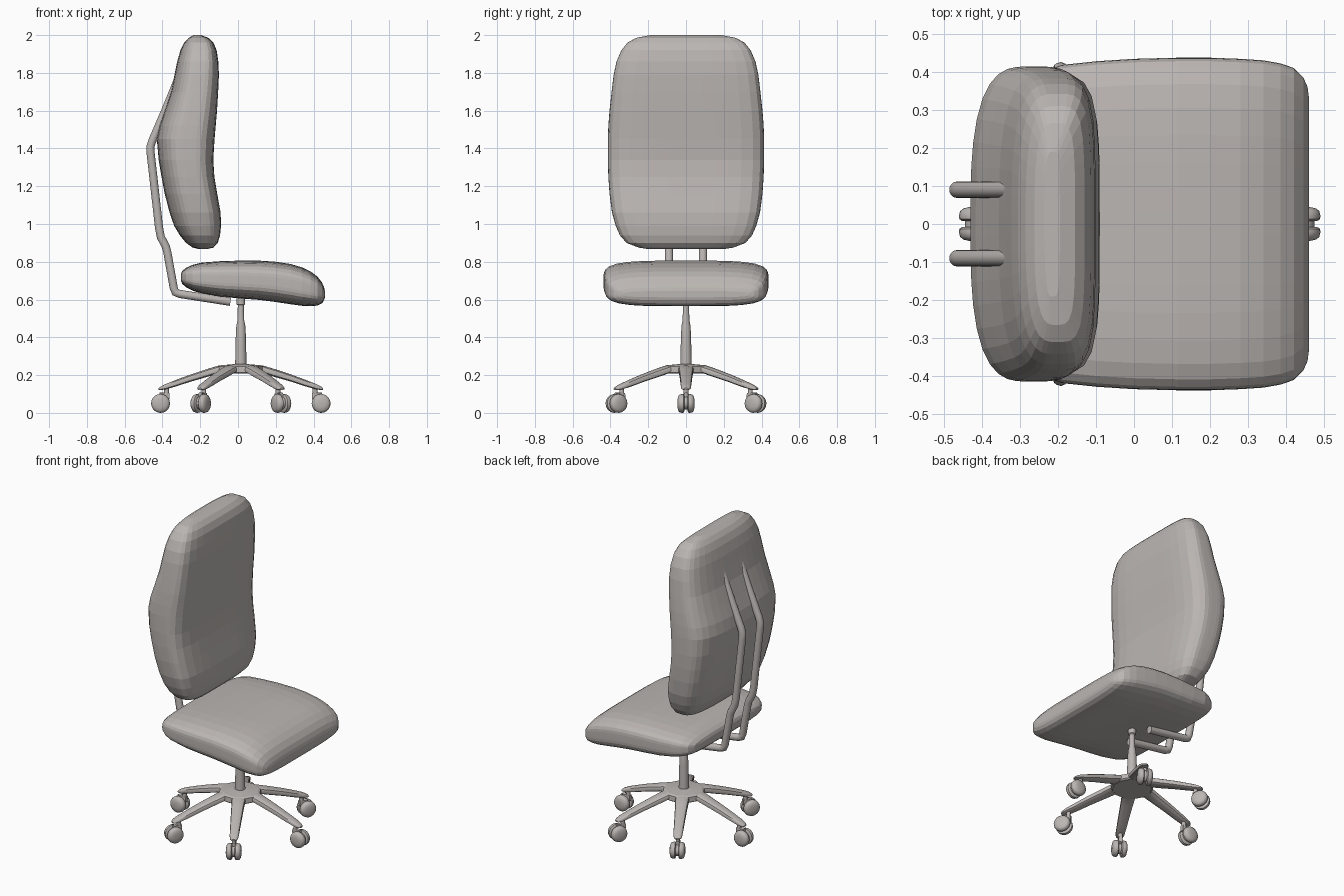
import bpy, bmesh, math
from mathutils import Matrix, Vector

grey = bpy.data.materials.new("warm grey")
grey.diffuse_color = (0.5, 0.47, 0.45, 1)
CX = 0.015  # pedestal axis


def skin(name, rings, matrix=Matrix(), smooth=False):
    """Bridge a list of equal-sized rings and cap both ends."""
    bm = bmesh.new()
    rows = [[bm.verts.new(p) for p in ring] for ring in rings]
    n = len(rows[0])
    for a, b in zip(rows, rows[1:]):
        for i in range(n):
            j = (i + 1) % n
            bm.faces.new((a[i], a[j], b[j], b[i]))
    bm.faces.new(rows[0])
    bm.faces.new(rows[-1])
    bmesh.ops.recalc_face_normals(bm, faces=bm.faces)
    bm.transform(matrix)
    me = bpy.data.meshes.new(name)
    bm.to_mesh(me)
    bm.free()
    me.materials.append(grey)
    ob = bpy.data.objects.new(name, me)
    bpy.context.collection.objects.link(ob)
    if smooth:
        bpy.ops.object.select_all(action='DESELECT')
        ob.select_set(True)
        bpy.context.view_layer.objects.active = ob
        bpy.ops.object.shade_smooth_by_angle(angle=math.radians(40))
    return ob


def rounded(n_pos, n_neg, segs):
    """Unit rounded-square outline; squareness differs on the two halves."""
    pts = []
    for i in range(segs):
        a = 2 * math.pi * (i + 0.5) / segs
        c, s = math.cos(a), math.sin(a)
        n = n_pos if c > 0 else n_neg
        r = (abs(c) ** n + abs(s) ** n) ** (-1 / n)
        pts.append((c * r, s * r))
    return pts


def lathe(name, profile, matrix, segs=20, smooth=True):
    circle = [(math.cos(2 * math.pi * i / segs), math.sin(2 * math.pi * i / segs)) for i in range(segs)]
    return skin(name, [[(r * c, r * s, z) for c, s in circle] for r, z in profile], matrix, smooth)


def loft_x(name, stations, outline, matrix=Matrix(), smooth=False):
    """Stations are (x, top z, bottom z, half width)."""
    return skin(name, [[(x, v * w, (t + b) / 2 + u * (t - b) / 2) for u, v in outline]
                       for x, t, b, w in stations], matrix, smooth)


# Backrest: (z, front x, back x, half width)
back = [(0.867, -0.165, -0.205, 0.20), (0.875, -0.13, -0.24, 0.25), (0.90, -0.107, -0.275, 0.315),
        (0.94, -0.095, -0.308, 0.35), (0.99, -0.09, -0.338, 0.372), (1.06, -0.092, -0.362, 0.392),
        (1.16, -0.11, -0.388, 0.405), (1.25, -0.125, -0.405, 0.411), (1.34, -0.131, -0.42, 0.414),
        (1.45, -0.124, -0.43, 0.414), (1.52, -0.118, -0.416, 0.411), (1.60, -0.111, -0.388, 0.405),
        (1.70, -0.105, -0.355, 0.394), (1.79, -0.101, -0.336, 0.383), (1.86, -0.104, -0.322, 0.368),
        (1.92, -0.113, -0.305, 0.342), (1.96, -0.13, -0.285, 0.31), (1.985, -0.155, -0.262, 0.265),
        (2.0, -0.195, -0.235, 0.19)]
skin("backrest_cushion", [[((f + b) / 2 + u * (f - b) / 2, v * w, z)
                           for u, v in rounded(4.5, 3, 44)] for z, f, b, w in back])

# Seat cushion
seat = [(-0.302, 0.735, 0.70, 0.27), (-0.295, 0.752, 0.683, 0.335), (-0.275, 0.768, 0.665, 0.375),
        (-0.24, 0.784, 0.647, 0.40), (-0.19, 0.796, 0.632, 0.418), (-0.095, 0.803, 0.615, 0.428),
        (0.0, 0.806, 0.607, 0.434), (0.115, 0.806, 0.598, 0.437), (0.20, 0.80, 0.587, 0.437),
        (0.28, 0.788, 0.575, 0.434), (0.34, 0.77, 0.567, 0.43), (0.385, 0.748, 0.565, 0.422),
        (0.42, 0.722, 0.568, 0.41), (0.445, 0.69, 0.58, 0.385), (0.456, 0.663, 0.597, 0.36),
        (0.46, 0.645, 0.612, 0.33)]
loft_x("seat_cushion", seat, rounded(4, 4, 44))

# Two bent support tubes behind the backrest
path = [(-0.32, 1.76), (-0.385, 1.60), (-0.452, 1.445), (-0.464, 1.41), (-0.462, 1.37),
        (-0.418, 0.98), (-0.408, 0.93), (-0.382, 0.88), (-0.374, 0.85), (-0.34, 0.66),
        (-0.331, 0.638), (-0.31, 0.63), (-0.04, 0.588)]
for side in (-1, 1):
    rings = []
    pts = [Vector((x, 0.09 * side, z)) for x, z in path]
    for i, p in enumerate(pts):
        t = (pts[min(i + 1, len(pts) - 1)] - pts[max(i - 1, 0)]).normalized()
        across = Vector((0, 1, 0))
        up = t.cross(across)
        rings.append([p + 0.022 * (across * math.cos(a) + up * math.sin(a))
                      for a in (2 * math.pi * k / 14 for k in range(14))])
    skin("back_support_tube", rings, smooth=True)

# Pedestal: gas column and hub
axis = Matrix.Translation((CX, 0, 0))
lathe("gas_column", [(0.031, 0.22), (0.03, 0.26), (0.027, 0.40), (0.024, 0.46), (0.018, 0.49),
                     (0.016, 0.57), (0.022, 0.575), (0.022, 0.62)], axis)
lathe("base_hub", [(0.115, 0.208), (0.125, 0.215), (0.122, 0.245), (0.11, 0.252), (0.04, 0.258)],
      axis @ Matrix.Rotation(math.pi / 12, 4, 'Z'), 12, False)

# Six legs, each with a twin-wheel caster
leg = [(0.06, 0.25, 0.21, 0.042), (0.12, 0.25, 0.209, 0.04), (0.18, 0.232, 0.19, 0.036),
       (0.27, 0.202, 0.164, 0.032), (0.34, 0.176, 0.141, 0.029), (0.40, 0.152, 0.124, 0.026),
       (0.425, 0.139, 0.121, 0.021), (0.435, 0.131, 0.122, 0.012)]
wheel = [(0.012, 0.008), (0.042, 0.008), (0.049, 0.013), (0.05, 0.022), (0.047, 0.034),
         (0.038, 0.041), (0.02, 0.045)]
for k in range(6):
    m = axis @ Matrix.Rotation(k * math.pi / 3, 4, 'Z')
    loft_x("base_leg", leg, rounded(3, 5, 16), m, True)
    lathe("caster_stem", [(0.013, 0.075), (0.013, 0.135)], m @ Matrix.Translation((0.393, 0, 0)), 12)
    hub = m @ Matrix.Translation((0.425, 0, 0.052))
    for side in (-1, 1):
        lathe("caster_wheel", wheel, hub @ Matrix.Rotation(side * math.pi / 2, 4, 'X'), 20)
    lathe("caster_axle", [(0.034, -0.009), (0.034, 0.009)], hub @ Matrix.Rotation(math.pi / 2, 4, 'X'), 16)
    # Bracket joining the stem to the wheels
    loft_x("caster_bracket", [(0.378, 0.106, 0.07, 0.012), (0.43, 0.108, 0.05, 0.012)],
           rounded(6, 6, 12), m)

# Rest the wheels exactly on the floor
for ob in bpy.context.collection.objects:
    if ob.name.startswith("caster_wheel"):
        ob.location.z = -0.002
